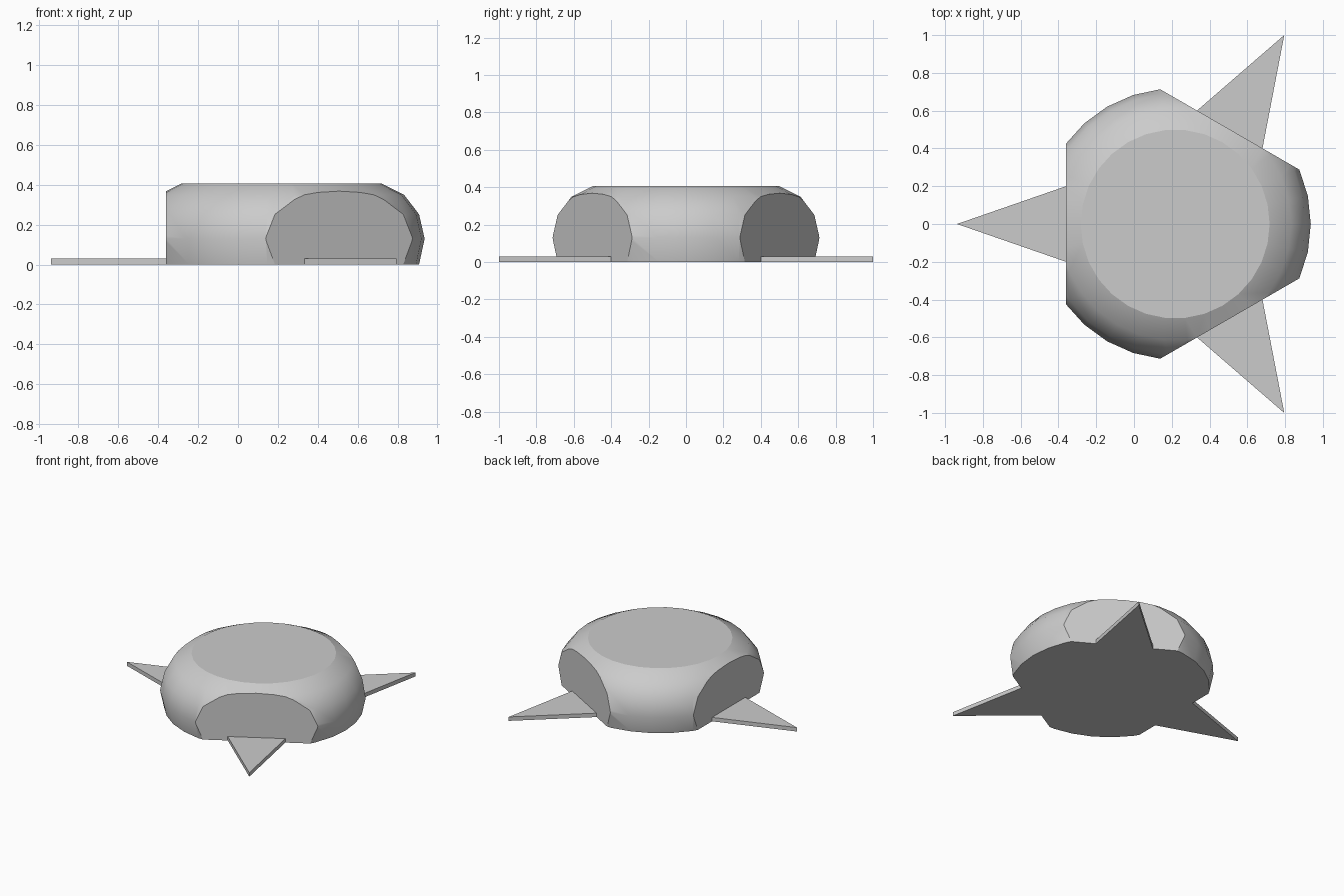
import bpy, bmesh
from math import radians, sin, cos
from mathutils import Matrix, Vector

cube = bpy.data.objects.get("Cube")
if cube:
    bpy.data.objects.remove(cube, do_unlink=True)

CENTRE_X = 0.218
CUT_DIST = 0.578                      # centre to each flat side
TIP_DIST = 1.155                      # centre to each spike tip
SIDES = [("left_back", 60), ("right", 180), ("left_front", 300)]

grey = bpy.data.materials.new("plain_grey")
grey.use_nodes = True
colour = (0.6, 0.6, 0.6, 1)
grey.diffuse_color = colour
grey.node_tree.nodes["Principled BSDF"].inputs["Base Color"].default_value = colour


def add_object(name, bm):
    bmesh.ops.recalc_face_normals(bm, faces=bm.faces[:])
    mesh = bpy.data.meshes.new(name)
    bm.to_mesh(mesh)
    bm.free()
    mesh.materials.append(grey)
    obj = bpy.data.objects.new(name, mesh)
    obj.location.x = CENTRE_X
    bpy.context.collection.objects.link(obj)
    return obj


# Domed body: a stack of rings closed top and bottom
bm = bmesh.new()
profile = [(0.69, 0), (0.718, 0.13), (0.69, 0.252), (0.615, 0.35), (0.5, 0.407)]
SEGMENTS = 30
rings = []
for r, z in profile:
    angles = [radians(360 * i / SEGMENTS) for i in range(SEGMENTS)]
    rings.append([bm.verts.new((r * cos(a), r * sin(a), z)) for a in angles])
for low, high in zip(rings, rings[1:]):
    for i in range(SEGMENTS):
        j = (i + 1) % SEGMENTS
        bm.faces.new((low[i], low[j], high[j], high[i]))
bm.faces.new(rings[0][::-1])
bm.faces.new(rings[-1])

# Slice three flat sides off the body
for _, degrees in SIDES:
    out = Vector((cos(radians(degrees)), sin(radians(degrees)), 0))
    cut = bmesh.ops.bisect_plane(
        bm, geom=bm.verts[:] + bm.edges[:] + bm.faces[:],
        plane_co=out * CUT_DIST, plane_no=out, clear_outer=True)
    rim = [e for e in cut["geom_cut"] if isinstance(e, bmesh.types.BMEdge)]
    bmesh.ops.edgeloop_fill(bm, edges=rim)

# Curved faces are smooth; top, bottom and sliced sides stay flat
bm.normal_update()
for face in bm.faces:
    face.smooth = 0.01 < abs(face.normal.z) < 0.99
add_object("body", bm)

# Thin triangular spikes, one on each flat side
for name, degrees in SIDES:
    bm = bmesh.new()
    base = [bm.verts.new(p) for p in
            ((CUT_DIST, -0.2, 0), (TIP_DIST, 0, 0), (CUT_DIST, 0.2, 0))]
    face = bm.faces.new(base)
    top = bmesh.ops.extrude_face_region(bm, geom=[face])["geom"]
    bmesh.ops.translate(bm, vec=(0, 0, 0.03),
                        verts=[v for v in top if isinstance(v, bmesh.types.BMVert)])
    bm.transform(Matrix.Rotation(radians(degrees), 4, "Z"))
    add_object(name + "_spike", bm)
